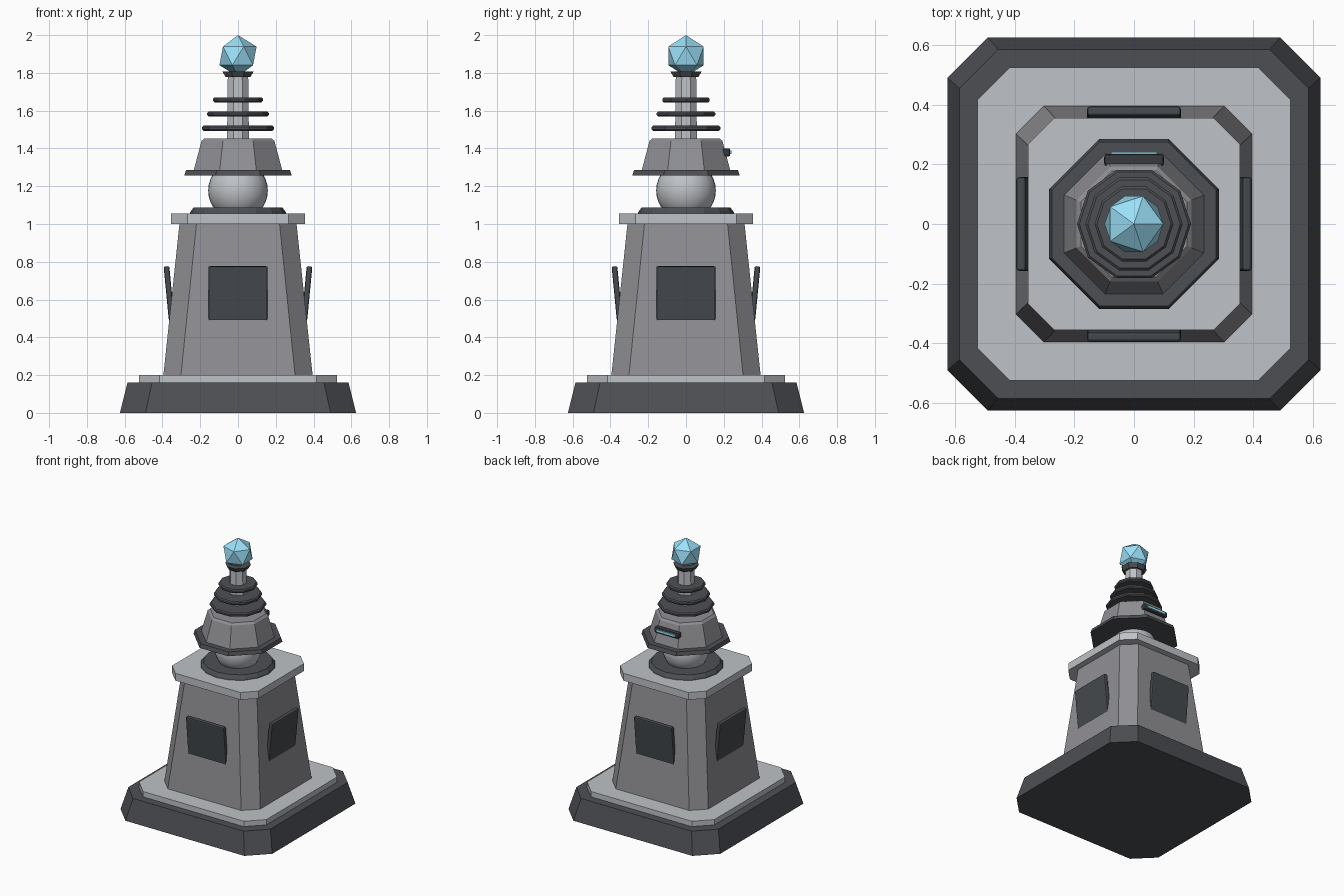
import bpy, bmesh
from math import pi, cos, sin, tan, radians
from mathutils import Matrix

if "Cube" in bpy.data.objects:
    bpy.data.objects.remove(bpy.data.objects["Cube"])


def material(name, rgb):
    m = bpy.data.materials.new(name)
    m.diffuse_color = (*rgb, 1)
    m.use_nodes = True
    m.node_tree.nodes["Principled BSDF"].inputs["Base Color"].default_value = m.diffuse_color
    return m


dark = material("dark_metal", (0.075, 0.078, 0.088))
panel = material("panel_dark", (0.06, 0.068, 0.076))
mid = material("mid_grey", (0.28, 0.28, 0.30))
light = material("light_grey", (0.52, 0.54, 0.57))
black = material("black_trim", (0.04, 0.042, 0.047))
glow = material("blue_glow", (0.33, 0.75, 0.95))


def finish(name, bm, mat):
    bmesh.ops.recalc_face_normals(bm, faces=bm.faces)
    me = bpy.data.meshes.new(name)
    bm.to_mesh(me)
    bm.free()
    me.materials.append(mat)
    ob = bpy.data.objects.new(name, me)
    bpy.context.collection.objects.link(ob)
    return ob


def loft(name, mat, sections):
    """Solid through stacked rings; each section is (list of xy, z)."""
    bm = bmesh.new()
    rings = [[bm.verts.new((x, y, z)) for x, y in pts] for pts, z in sections]
    n = len(rings[0])
    for a, b in zip(rings, rings[1:]):
        for i in range(n):
            j = (i + 1) % n
            bm.faces.new((a[i], a[j], b[j], b[i]))
    bm.faces.new(rings[0])
    bm.faces.new(rings[-1])
    return finish(name, bm, mat)


def square(h, c):
    """Square of half width h whose chamfer starts at c."""
    return [(h, -c), (h, c), (c, h), (-c, h), (-h, c), (-h, -c), (-c, -h), (c, -h)]


def octagon(h):
    return square(h, h * tan(pi / 8))


def ngon(r, n):
    return [(r * cos(2 * pi * i / n), r * sin(2 * pi * i / n)) for i in range(n)]


def box(name, mat, size, matrix, bevel=0.0):
    bm = bmesh.new()
    bmesh.ops.create_cube(bm, size=1)
    bmesh.ops.scale(bm, vec=size, verts=bm.verts)
    if bevel:
        bmesh.ops.bevel(bm, geom=bm.edges[:], offset=bevel, segments=2,
                        profile=0.5, affect='EDGES')
    bm.transform(matrix)
    return finish(name, bm, mat)


# Plinth and tapered pedestal
loft("base", dark, [(square(0.625, 0.49), 0), (square(0.585, 0.455), 0.16)])
loft("base_step", light, [(square(0.525, 0.415), 0.16), (square(0.525, 0.415), 0.2)])
loft("pedestal", mid, [(square(0.395, 0.302), 0.2), (square(0.31, 0.22), 1.0)])
loft("pedestal_cap", light, [(square(0.355, 0.268), 1.0), (square(0.355, 0.268), 1.055)])

# One panel on each side, leaning out at the top
for i, side in enumerate(("front", "right", "back", "left")):
    m = (Matrix.Rotation(i * pi / 2, 4, 'Z') @ Matrix.Translation((0, -0.365, 0.633))
         @ Matrix.Rotation(radians(5.5), 4, 'X'))
    box("panel_" + side, panel, (0.314, 0.03, 0.287), m, 0.008)

# Neck collar and ball joint
loft("neck_collar", dark, [(ngon(0.255, 16), 1.055), (ngon(0.252, 16), 1.065),
                           (ngon(0.235, 16), 1.087)])
bm = bmesh.new()
bmesh.ops.create_uvsphere(bm, u_segments=32, v_segments=16, radius=0.158)
for f in bm.faces:
    f.smooth = True
bm.transform(Matrix.Translation((0, 0, 1.177)))
finish("neck_ball", bm, light)

# Octagonal head with skirt
loft("head_skirt", dark, [(octagon(0.284), 1.257), (octagon(0.275), 1.285)])
loft("head", mid, [(octagon(0.234), 1.285), (octagon(0.193), 1.44), (octagon(0.178), 1.453)])

# Viewing slot at the back of the head
box("slot_frame", black, (0.2, 0.04, 0.044), Matrix.Translation((0, 0.214, 1.379)), 0.01)
box("slot_light", glow, (0.154, 0.02, 0.018), Matrix.Translation((0, 0.232, 1.379)))

# Mast with ten-sided fins
loft("mast", light, [(octagon(0.058), 1.45), (octagon(0.054), 1.79)])
for i, (r, z) in enumerate(((0.191, 1.507), (0.163, 1.582), (0.132, 1.657))):
    loft(f"fin_{i + 1}", dark, [(ngon(r - b, 10), z + d) for b, d in
                                ((0.008, -0.0135), (0, -0.006), (0, 0.006), (0.008, 0.0135))])

# Cup and faceted gem
loft("gem_cup", dark, [(octagon(0.066), 1.777), (octagon(0.082), 1.808)])
bm = bmesh.new()
bmesh.ops.create_icosphere(bm, subdivisions=1, radius=0.11)
bm.transform(Matrix.Translation((0, 0, 1.89)))
finish("gem", bm, glow)
